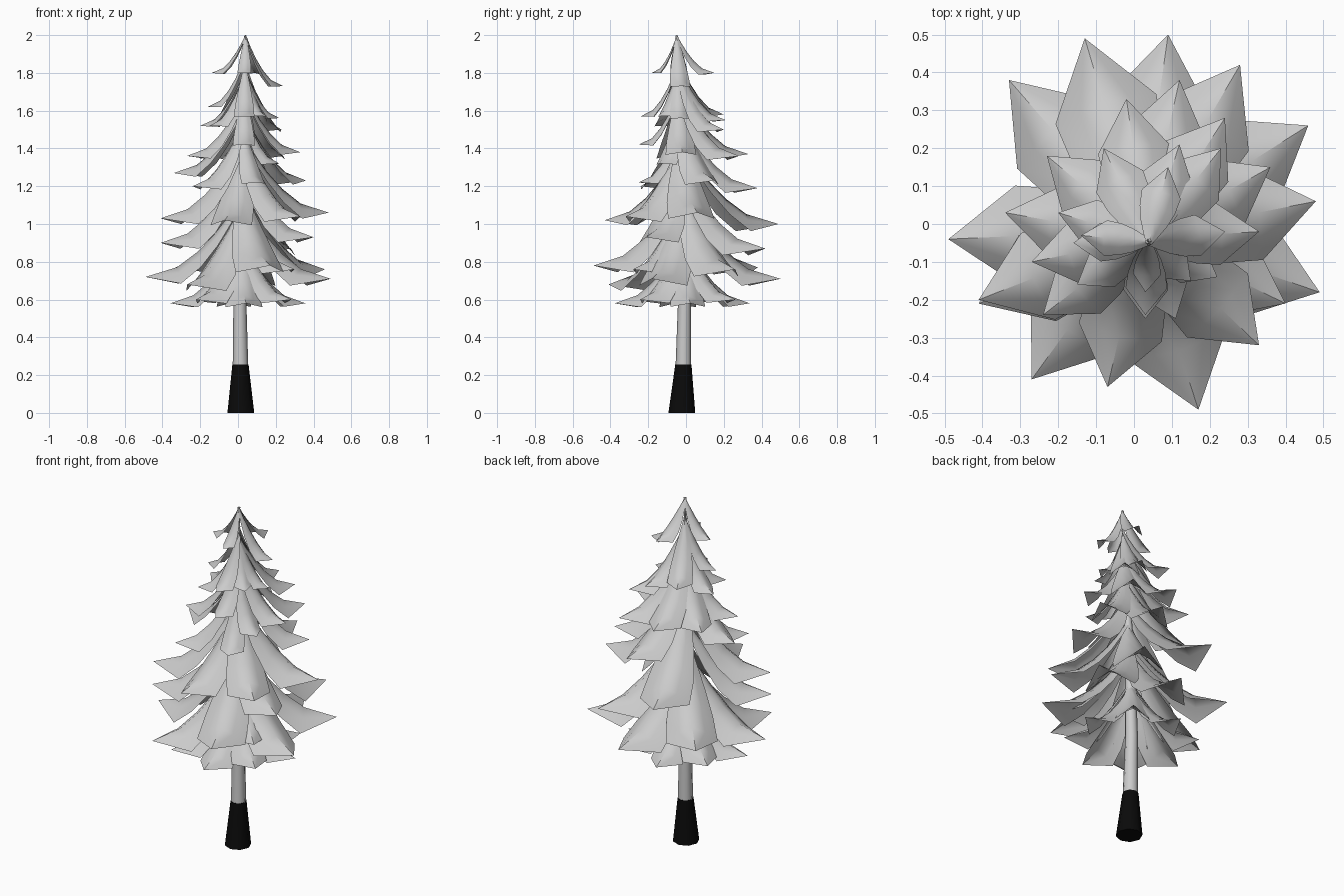
import bpy, bmesh, math
from mathutils import Vector

if "Cube" in bpy.data.objects:
    bpy.data.objects.remove(bpy.data.objects["Cube"])


def material(name, value):
    m = bpy.data.materials.new(name)
    m.use_nodes = True
    col = (value, value, value, 1)
    m.diffuse_color = col
    m.node_tree.nodes["Principled BSDF"].inputs["Base Color"].default_value = col
    return m


GREY = material("pale grey", 0.6)
BLACK = material("black", 0.003)


def finish(name, bm, mat):
    me = bpy.data.meshes.new(name)
    bm.to_mesh(me)
    bm.free()
    me.materials.append(mat)
    ob = bpy.data.objects.new(name, me)
    bpy.context.collection.objects.link(ob)
    bpy.context.view_layer.objects.active = ob
    bpy.ops.object.select_all(action='DESELECT')
    ob.select_set(True)
    bpy.ops.object.shade_smooth_by_angle(angle=math.radians(50))
    return ob


# Trunk: rings of (x, y, z, radius) along a slightly leaning axis
FOOT = [(.015, -.022, 0, .071), (.013, -.014, .255, .043)]
STEM = [(.013, -.014, .255, .041), (.01, -.008, .6, .034), (.015, -.015, 1.1, .026),
        (.03, -.035, 1.6, .015), (.04, -.048, 1.97, .003)]


def tube(name, rings, mat, sides=8):
    bm = bmesh.new()
    loops = []
    for x, y, z, r in rings:
        loops.append([bm.verts.new((x + r * math.cos(a), y + r * math.sin(a), z))
                      for a in (math.tau * i / sides for i in range(sides))])
    for lo, hi in zip(loops, loops[1:]):
        for i in range(sides):
            j = (i + 1) % sides
            bm.faces.new((lo[i], lo[j], hi[j], hi[i]))
    bm.faces.new(loops[0][::-1])
    bm.faces.new(loops[-1])
    return finish(name, bm, mat)


tube("trunk_foot", FOOT, BLACK)
tube("trunk_stem", STEM, GREY)


def axis(z):
    for a, b in zip(STEM, STEM[1:]):
        if z <= b[2]:
            return Vector(a[:2]).lerp(Vector(b[:2]), (z - a[2]) / (b[2] - a[2]))
    return Vector(STEM[-1][:2])


# Branch outline: (distance along, half width), both relative to the length
OUTLINE = [(0, .03), (.12, .1), (.28, .18), (.46, .24), (.67, .265)]


def branch(bm, x, y, z):
    """A drooping pointed frond from the trunk to the given tip."""
    out = Vector((x, y)) - axis(z)
    size = out.length
    drop = min(.17 + .5 * size, 2.0 - z)
    root = axis(z + drop)
    out = Vector((x, y)) - root
    side = Vector((-out.y, out.x)).normalized()
    rows = []
    for t, w in OUTLINE:
        p = root + out * t
        row = []
        for s in (-1, -.5, 0, .5, 1):
            q = p + side * (s * w * size) - out * (abs(s) * .03)
            sag = abs(s) ** 1.5 * w * size * .65
            row.append(bm.verts.new((q.x, q.y, z + drop * (1 - t) ** 1.9 - sag)))
        rows.append(row)
    tip = bm.verts.new((x, y, z))
    for lo, hi in zip(rows, rows[1:]):
        for i in range(4):
            bm.faces.new((lo[i], hi[i], hi[i + 1], lo[i + 1]))
    for i in range(4):
        bm.faces.new((rows[-1][i], tip, rows[-1][i + 1]))


# Frond tips of each tier, in hundredths
TIERS = {
    "lower_branches": [(-49, -4, 72), (49, -18, 71), (46, 26, 76), (9, 50, 71),
                       (-33, 38, 77), (17, -49, 78), (-27, -41, 68), (30, -28, 76)],
    "middle_branches": [(-41, -21, 90), (40, -21, 93), (28, 42, 87), (33, -32, 104),
                        (48, 6, 106), (-13, 49, 100), (-7, -43, 102), (-41, -20, 103)],
    "upper_branches": [(-34, 3, 127), (-24, -24, 120), (36, 15, 123), (12, 38, 119),
                       (11, -25, 122), (33, -2, 138), (24, 28, 136), (-2, 33, 137),
                       (-23, 18, 136), (-27, -10, 136), (3, -25, 142), (22, -14, 132)],
    "top_branches": [(-20, 3, 152), (-15, -16, 152), (12, 21, 155), (23, 20, 150),
                     (-8, 20, 158), (3, -24, 157), (22, -3, 156), (-16, -5, 162),
                     (15, -15, 157), (24, -2, 173), (9, 15, 180), (-14, -3, 180),
                     (3, -18, 180)],
}
for name, tips in TIERS.items():
    bm = bmesh.new()
    for tip in tips:
        branch(bm, *(c / 100 for c in tip))
    finish(name, bm, GREY)

# Skirt: an even ring of short fronds under the lowest tier
bm = bmesh.new()
for i in range(8):
    a = math.tau * (i + .15) / 8
    branch(bm, .36 * math.cos(a), .36 * math.sin(a) - .02, .58 + .02 * (i % 2))
finish("skirt_branches", bm, GREY)
